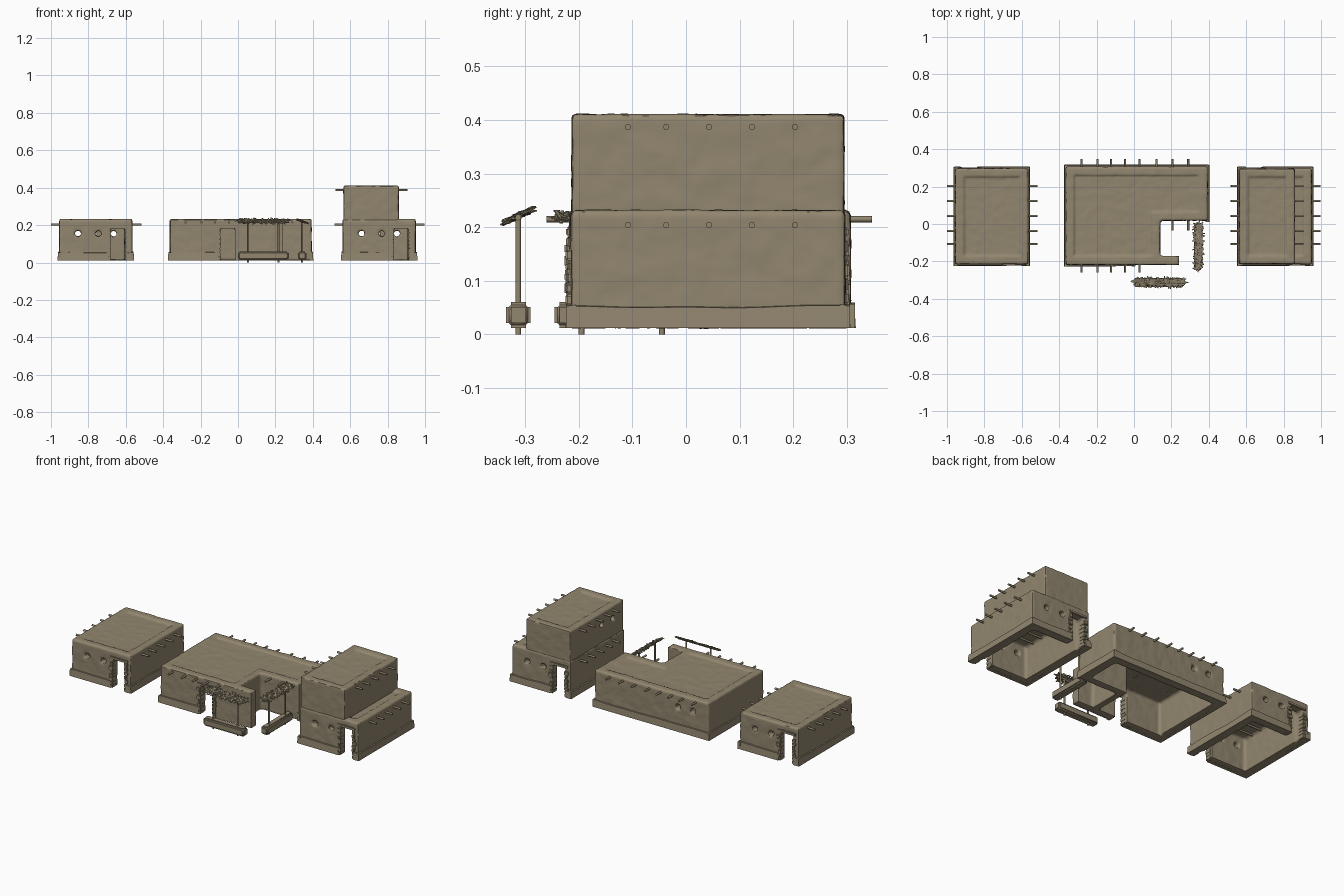
import bpy, bmesh, math, random
from mathutils import Vector, Matrix, noise

if "Cube" in bpy.data.objects:
    bpy.data.objects.remove(bpy.data.objects["Cube"])

random.seed(4)
adobe_mat = bpy.data.materials.new("sandy adobe")
adobe_mat.diffuse_color = (0.285, 0.238, 0.158, 1)
adobe_mat.use_nodes = True
adobe_mat.node_tree.nodes["Principled BSDF"].inputs["Base Color"].default_value = adobe_mat.diffuse_color


def finish(bm, name, smooth=True):
    bmesh.ops.recalc_face_normals(bm, faces=bm.faces[:])
    me = bpy.data.meshes.new(name)
    bm.to_mesh(me)
    bm.free()
    me.materials.append(adobe_mat)
    ob = bpy.data.objects.new(name, me)
    bpy.context.collection.objects.link(ob)
    if smooth:
        me.shade_smooth()
        me.set_sharp_from_angle(angle=math.radians(40))
    return ob


def prism(name, pts, z0, z1):
    bm = bmesh.new()
    f = bm.faces.new([bm.verts.new((x, y, z0)) for x, y in pts])
    r = bmesh.ops.extrude_face_region(bm, geom=[f])
    for v in r["geom"]:
        if isinstance(v, bmesh.types.BMVert):
            v.co.z = z1
    return finish(bm, name, False)


def rect(x0, x1, y0, y1):
    return [(x0, y0), (x1, y0), (x1, y1), (x0, y1)]


def adobe_shell(name, pts, z0, z1, cuts):
    """Carved solid, remeshed and made slightly lumpy like hand-laid plaster."""
    ob = prism(name, pts, z0, z1)
    cutters = []
    for c in cuts:
        cut = prism("cutter", *c)
        cut.hide_render = True
        cutters.append(cut)
        m = ob.modifiers.new("cut", 'BOOLEAN')
        m.operation, m.object, m.solver = 'DIFFERENCE', cut, 'EXACT'
    m = ob.modifiers.new("remesh", 'REMESH')
    m.mode, m.voxel_size = 'VOXEL', 0.0075
    dg = bpy.context.evaluated_depsgraph_get()
    me = bpy.data.meshes.new_from_object(ob.evaluated_get(dg))
    ob.modifiers.clear()
    ob.data = me
    for c in cutters:
        bpy.data.objects.remove(c)
    normals = [v.normal.copy() for v in me.vertices]
    for v, n in zip(me.vertices, normals):
        v.co += n * (noise.noise(v.co * 22) * 0.0018 + noise.noise(v.co * 60) * 0.0008)
    if not me.materials:
        me.materials.append(adobe_mat)
    me.shade_smooth()
    me.set_sharp_from_angle(angle=math.radians(45))
    return ob


def add_box(bm, x0, x1, y0, y1, z0, z1):
    m = Matrix.Translation(((x0 + x1) / 2, (y0 + y1) / 2, (z0 + z1) / 2)) @ \
        Matrix.Diagonal((x1 - x0, y1 - y0, z1 - z0, 1))
    return bmesh.ops.create_cube(bm, size=1, matrix=m)["verts"]


def add_rod(bm, a, b, r, seg=10):
    a, b = Vector(a), Vector(b)
    m = Matrix.Translation((a + b) / 2) @ (b - a).to_track_quat('Z', 'Y').to_matrix().to_4x4()
    bmesh.ops.create_cone(bm, cap_ends=True, segments=seg, radius1=r, radius2=r,
                          depth=(b - a).length, matrix=m)


def rods(name, pairs, r=0.0058):
    bm = bmesh.new()
    for a, b in pairs:
        add_rod(bm, a, b, r)
    return finish(bm, name)


def plinth(name, runs):
    """Thickened wall foot with a wavy top; each run goes counter-clockwise."""
    bm = bmesh.new()
    for a, b in runs:
        a, b = Vector((*a, 0)), Vector((*b, 0))
        d = (b - a).normalized()
        out = Vector((d.y, -d.x, 0))
        prev, n = None, 16
        for i in range(n + 1):
            p = a.lerp(b, i / n)
            h = 0.056 + 0.007 * noise.noise(p * 6 + Vector((3, 1, 7)))
            prof = [(-0.01, 0.012), (0.010, 0.012), (0.007, h - 0.003), (-0.01, h)]
            ring = [bm.verts.new(p + out * o + Vector((0, 0, z))) for o, z in prof]
            if prev:
                for k in range(4):
                    bm.faces.new((prev[k], prev[k - 1], ring[k - 1], ring[k]))
            if i in (0, n):
                bm.faces.new(ring)
            prev = ring
    return finish(bm, name)


def door_stones(name, cx, y, side):
    """Stacked jamb stones and a lintel; side is -1 for front walls, +1 for back."""
    bm = bmesh.new()
    for s in (-1, 1):
        z = 0.012
        while z < 0.165:
            h = random.uniform(0.018, 0.027)
            w = random.uniform(0.016, 0.028)
            x0, x1 = sorted((cx + s * 0.038, cx + s * (0.038 + w)))
            y0, y1 = sorted((y - side * 0.035, y + side * random.uniform(0.005, 0.010)))
            add_box(bm, x0, x1, y0, y1, z, z + h - 0.002)
            z += h
    y0, y1 = sorted((y - side * 0.035, y + side * 0.006))
    add_box(bm, cx - 0.06, cx + 0.06, y0, y1, 0.183, 0.2)
    bmesh.ops.bevel(bm, geom=bm.edges[:], offset=0.003, segments=2, affect='EDGES')
    return finish(bm, name)


BEAM_Y = (0.203, 0.123, 0.043, -0.037, -0.108)
Y0, Y1, TOP, T = -0.215, 0.297, 0.232, 0.043

# Left house and lower floor of right house: same plan, front and back doors
for cx, label in ((-0.76, "left_house"), (0.755, "right_house")):
    x0, x1 = cx - 0.195, cx + 0.195
    cuts = [(rect(x0 + T, x1 - T, Y0 + T, Y1 - T), -0.1, 0.208),
            (rect(x0 + T, x1 - T, Y0 + T, Y1 - T), 0.223, 0.5)]
    for s, y in ((1, Y0), (-1, Y1)):
        d = cx + s * 0.118
        cuts.append((rect(d - 0.04, d + 0.04, y - 0.06, y + 0.06), -0.1, 0.184))
        for w in (-0.095, 0.013):
            c = cx + s * w
            cuts.append((rect(c - 0.016, c + 0.016, y - 0.06, y + 0.06), 0.14, 0.17))
        door_stones(label + "_door_stones", d, y, -s)
    adobe_shell(label + "_walls", rect(x0, x1, Y0, Y1), 0.012, TOP, cuts)
    fd, bd = cx + 0.118, cx - 0.118
    plinth(label + "_plinth", [((x0 - .006, Y0), (fd - .05, Y0)), ((fd + .05, Y0), (x1 + .006, Y0)),
                               ((x1, Y0 - .009), (x1, Y1 + .009)),
                               ((x1 + .006, Y1), (bd + .05, Y1)), ((bd - .05, Y1), (x0 - .006, Y1)),
                               ((x0, Y1 + .009), (x0, Y0 - .009))])
    rods(label + "_roof_beams", [((cx - 0.24, y, 0.204), (cx + 0.243, y, 0.204)) for y in BEAM_Y])

# Upper floor of right house, with two windows facing -x
ux0, ux1 = 0.564, 0.86
ucuts = [(rect(ux0 + T, ux1 - T, Y0 + T, Y1 - T), 0.1, 0.387),
         (rect(ux0 + T, ux1 - T, Y0 + T, Y1 - T), 0.402, 0.6)]
for y in (-0.01, -0.115):
    ucuts.append((rect(ux0 - 0.06, ux0 + 0.06, y - 0.016, y + 0.016), 0.32, 0.35))
adobe_shell("upper_floor_walls", rect(ux0, ux1, Y0 + 0.002, Y1 - 0.002), 0.218, 0.411, ucuts)
rods("upper_floor_beams", [((0.52, y, 0.387), (0.905, y, 0.387)) for y in BEAM_Y])

# Middle L-shaped house with a short wing wall
outer = [(-.365, -.218), (.24, -.218), (.24, -.172), (.14, -.172),
         (.14, .018), (.393, .018), (.393, .307), (-.365, .307)]
inner = [(-.322, -.172), (.10, -.172), (.10, .062), (.348, .062), (.348, .263), (-.322, .263)]
cuts = [(inner, -0.1, 0.21), (inner, 0.224, 0.5),
        (rect(-0.095, -0.015, -0.3, -0.15), -0.1, 0.184)]
for c in (-0.26, -0.16):
    cuts.append((rect(c - 0.016, c + 0.016, 0.22, 0.36), 0.14, 0.17))
adobe_shell("middle_house_walls", outer, 0.012, TOP, cuts)
door_stones("middle_house_door_stones", -0.055, -0.218, -1)
plinth("middle_house_plinth", [((-.371, -.218), (-.105, -.218)), ((.393, .012), (.393, .315)),
                               ((.399, .307), (-.371, .307)), ((-.365, .315), (-.365, -.226))])
pairs = [((x, -0.26, 0.215), (x, 0.347, 0.215)) for x in (-.28, -.195, -.122, -.047, .03)]
pairs += [((x, -0.035, 0.215), (x, 0.347, 0.215)) for x in (.205, .29)]
pairs.append(((.12, 0.03, 0.215), (.12, 0.347, 0.215)))
rods("middle_house_roof_beams", pairs)


def shelter(name, start, end, tilt):
    """Low garden wall with two posts and a ragged brush canopy."""
    a, b = Vector(start), Vector(end)
    d = (b - a).normalized()
    side = Vector((-d.y, d.x, 0))
    bm = bmesh.new()
    lo, hi = a - side * 0.023, b + side * 0.023
    xs, ys = sorted((lo.x, hi.x)), sorted((lo.y, hi.y))
    add_box(bm, *xs, *ys, 0.012, 0.06)
    bmesh.ops.bevel(bm, geom=bm.edges[:], offset=0.009, segments=3, affect='EDGES')
    finish(bm, name + "_low_wall")
    p = [a.lerp(b, t) for t in (0.2, 0.8)]
    up = Vector((0, 0, 0.218))
    rods(name + "_posts", [(q, q + up) for q in p] + [(a + up, b + up)], 0.0055)
    bm = bmesh.new()
    for i in range(190):
        c = a.lerp(b, random.uniform(0.0, 1.0)) + side * random.uniform(-0.018, 0.018)
        off = (c - a).dot(side)
        c.z = 0.221 + off * tilt + random.uniform(-0.004, 0.004)
        ang = random.gauss(0, 0.55) + (math.pi / 2 if random.random() < 0.45 else 0)
        direction = side * math.cos(ang) + d * math.sin(ang)
        direction.z = tilt * math.cos(ang) + random.uniform(-0.15, 0.15)
        v = bmesh.ops.create_cube(bm, size=1)["verts"]
        m = Matrix.Translation(c) @ direction.to_track_quat('X', 'Z').to_matrix().to_4x4() @ \
            Matrix.Diagonal((random.uniform(0.02, 0.042), 0.006, 0.0025, 1))
        bmesh.ops.transform(bm, matrix=m, verts=v)
    finish(bm, name + "_brush_canopy", False)


# Two brush shelters in front of the porch corner
shelter("front_shelter", (0.0, -0.313, 0), (0.272, -0.313, 0), 0.45)
shelter("side_shelter", (0.343, -0.245, 0), (0.343, 0.005, 0), 0.35)
